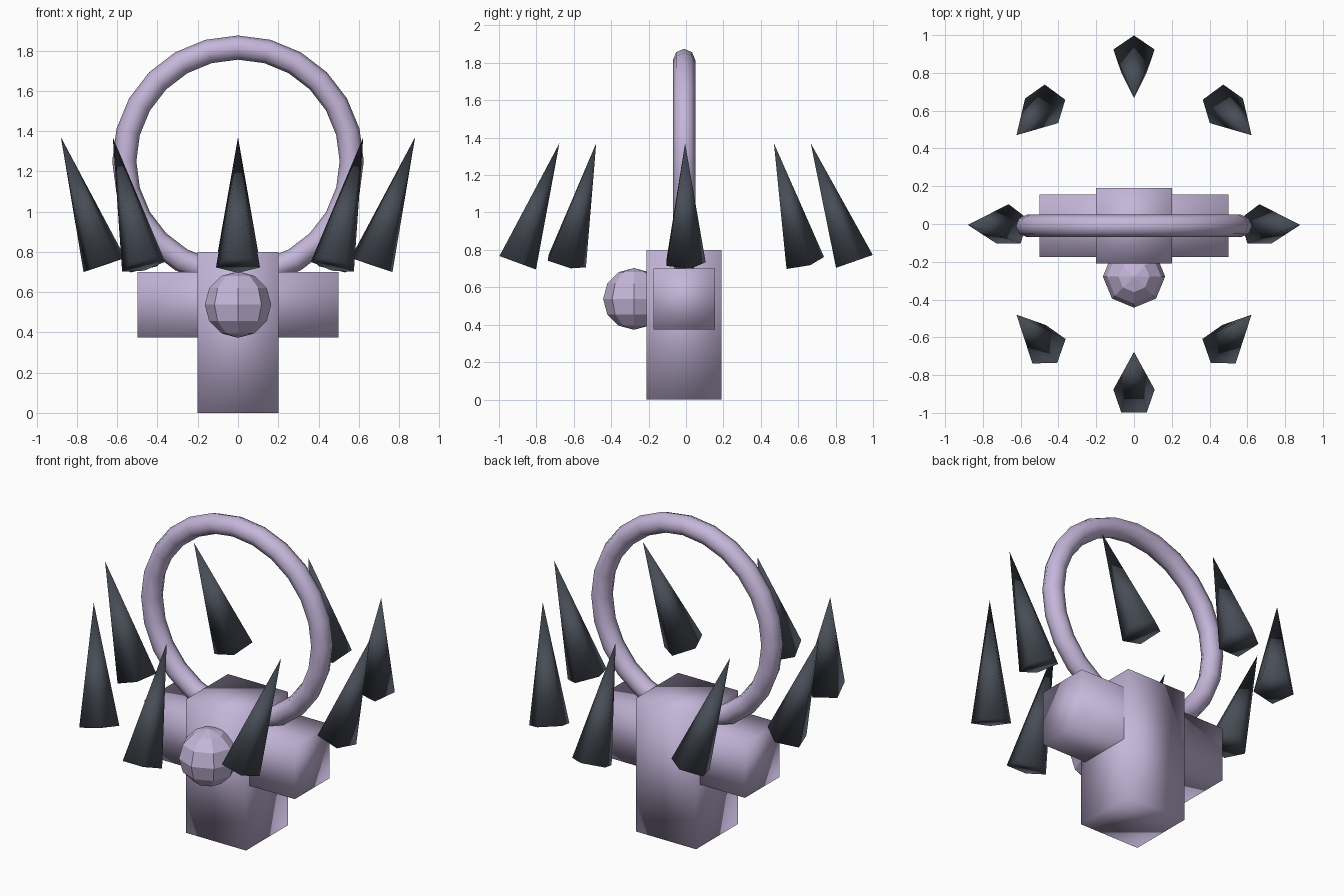
import bpy
import math
from mathutils import Vector

cube = bpy.data.objects.get("Cube")
if cube:
    bpy.data.objects.remove(cube, do_unlink=True)


def make_material(name, color):
    mat = bpy.data.materials.new(name)
    mat.use_nodes = True
    mat.diffuse_color = color
    mat.node_tree.nodes["Principled BSDF"].inputs["Base Color"].default_value = color
    return mat


lilac = make_material("lilac", (0.56, 0.47, 0.70, 1))
charcoal = make_material("charcoal", (0.065, 0.075, 0.095, 1))


def finish(name, mat, smooth=True):
    obj = bpy.context.object
    obj.name = name
    obj.data.materials.append(mat)
    if smooth:
        bpy.ops.object.shade_smooth()
    return obj


def box(name, center, size):
    bpy.ops.mesh.primitive_cube_add(size=1, location=center)
    bpy.context.object.scale = size
    bpy.ops.object.transform_apply(location=False, rotation=False, scale=True)
    return finish(name, lilac)


# Upright body and crossbar, softly shaded blocks
box("body", (0, -0.01, 0.4), (0.4, 0.4, 0.8))
box("crossbar", (0, -0.01, 0.538), (1.0, 0.33, 0.325))

# Faceted ball on the front
bpy.ops.mesh.primitive_uv_sphere_add(segments=8, ring_count=6, radius=0.165,
                                     location=(0, -0.278, 0.538))
finish("front_ball", lilac, smooth=False)

# Upright ring
bpy.ops.mesh.primitive_torus_add(major_segments=24, minor_segments=8,
                                 major_radius=0.565, minor_radius=0.06,
                                 location=(0, -0.01, 1.25),
                                 rotation=(math.pi / 2, 0, 0))
finish("ring", lilac)

# Eight floating spikes: side ones lean outward, front and back ones inward
LENGTH = 0.675
for i in range(8):
    a = i * math.pi / 4
    base = Vector((0.664 * math.cos(a), 0.9 * math.sin(a) - 0.01, 0.735))
    tip = Vector((0.88 * math.cos(a), 0.672 * math.sin(a) - 0.005, 1.37))
    axis = tip - base
    bpy.ops.mesh.primitive_cone_add(vertices=5, radius1=0.115, radius2=0,
                                    depth=axis.length, location=(base + tip) / 2)
    spike = finish(f"spike_{i + 1}", charcoal)
    spike.rotation_mode = 'QUATERNION'
    spike.rotation_quaternion = Vector((0, 0, 1)).rotation_difference(axis)
